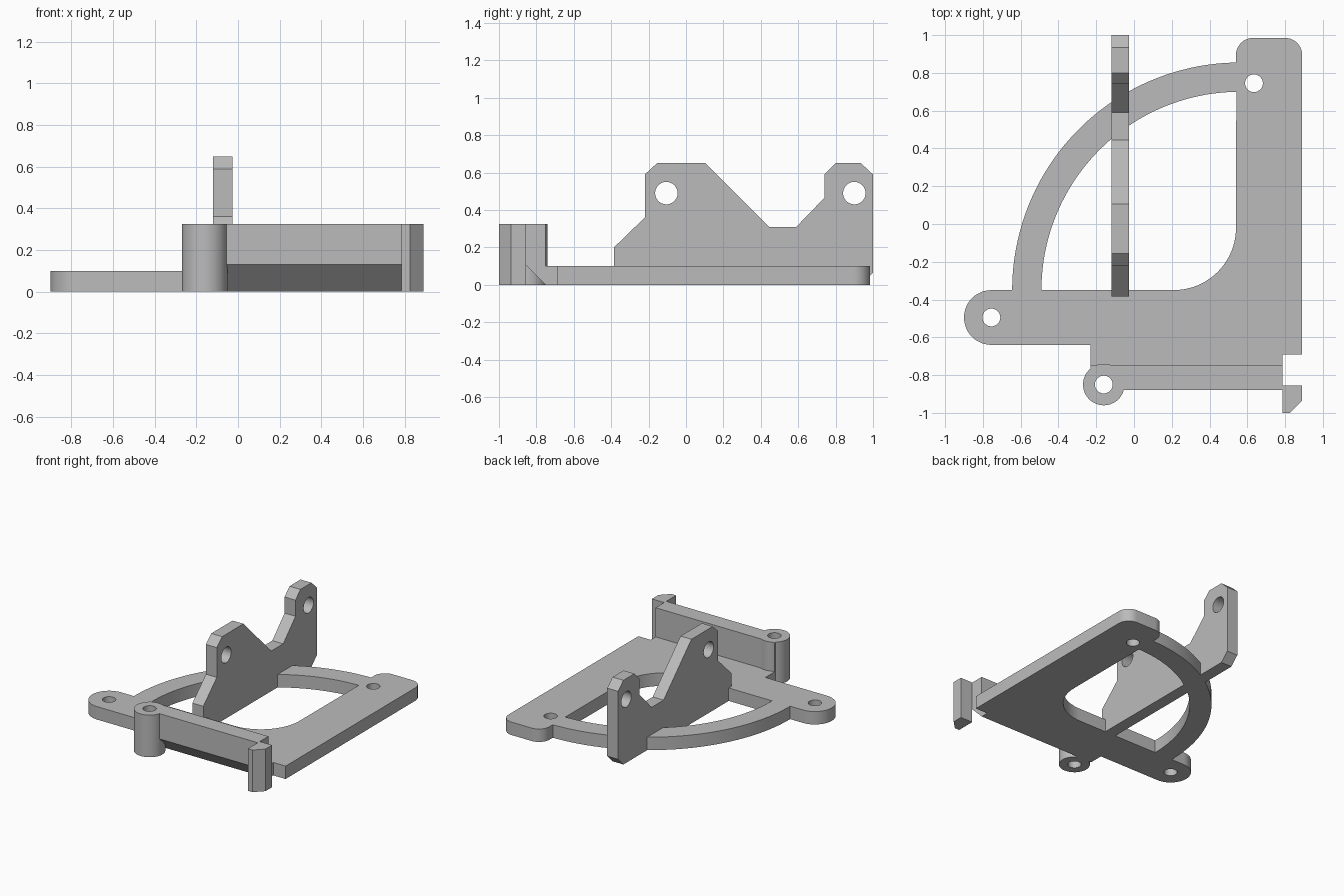
import bpy
import bmesh
from math import radians, cos, sin
from mathutils import Vector

cube = bpy.data.objects.get("Cube")
if cube:
    bpy.data.objects.remove(cube, do_unlink=True)

grey = bpy.data.materials.new("plain grey")
grey.use_nodes = True
colour = (0.5, 0.5, 0.5, 1)
grey.diffuse_color = colour
grey.node_tree.nodes["Principled BSDF"].inputs["Base Color"].default_value = colour


def arc(cx, cy, r, start, end, steps):
    """Points along a circular arc, angles in degrees."""
    angles = [radians(start + (end - start) * i / steps) for i in range(steps + 1)]
    return [(cx + r * cos(a), cy + r * sin(a)) for a in angles]


def circle(cx, cy, r):
    return arc(cx, cy, r, 0, 360, 48)[:-1]


def prism(name, loops, low, high, along_x=False):
    """Extrude an outline (first loop) with holes (other loops) along z or x."""
    bm = bmesh.new()
    edges = []
    for loop in loops:
        verts = [bm.verts.new((low, a, b) if along_x else (a, b, low)) for a, b in loop]
        edges += [bm.edges.new((v, verts[i - 1])) for i, v in enumerate(verts)]
    bmesh.ops.triangle_fill(bm, edges=edges, use_beauty=True)
    new = bmesh.ops.extrude_face_region(bm, geom=bm.faces[:])["geom"]
    depth = high - low
    shift = Vector((depth, 0, 0)) if along_x else Vector((0, 0, depth))
    bmesh.ops.translate(bm, vec=shift,
                        verts=[g for g in new if isinstance(g, bmesh.types.BMVert)])
    bmesh.ops.recalc_face_normals(bm, faces=bm.faces[:])
    mesh = bpy.data.meshes.new(name)
    bm.to_mesh(mesh)
    bm.free()
    mesh.materials.append(grey)
    obj = bpy.data.objects.new(name, mesh)
    bpy.context.collection.objects.link(obj)
    return obj


def activate(obj):
    bpy.ops.object.select_all(action='DESELECT')
    obj.select_set(True)
    bpy.context.view_layer.objects.active = obj


WALL_TOP = 0.325
WALL_END = 0.785
BOSS = (-0.16, -0.85)

# Base plate: rounded tab, long arm and quarter ring around one opening
base_outline = (
    arc(-0.755, -0.495, 0.145, 90, 270, 24)
    + [(-0.23, -0.64), (-0.23, -0.75), (WALL_END, -0.75), (WALL_END, -0.69), (0.89, -0.69)]
    + arc(0.80, 0.895, 0.09, 0, 90, 10)
    + arc(0.63, 0.895, 0.09, 90, 180, 10)
    + arc(0.56, -0.35, 1.205, 91, 180, 48)
)
opening = arc(0.56, -0.35, 1.05, 180, 91, 48) + arc(0.21, -0.02, 0.33, 0, -90, 20)
base = prism("base_plate", [base_outline, opening,
                            circle(-0.755, -0.495, 0.047),
                            circle(0.635, 0.745, 0.047)], 0, 0.1)

# Upright plate with two drilled ears
upright_outline = [
    (-0.385, 0), (0.935, 0), (1.0, 0.065), (1.0, 0.59), (0.935, 0.65),
    (0.80, 0.65), (0.74, 0.59), (0.74, 0.465), (0.59, 0.31), (0.445, 0.31),
    (0.105, 0.65), (-0.155, 0.65), (-0.22, 0.59), (-0.22, 0.36), (-0.385, 0.2),
]
upright = prism("upright_plate", [upright_outline, circle(-0.105, 0.49, 0.06),
                                  circle(0.9, 0.49, 0.06)], -0.12, -0.027, along_x=True)

# Front wall with a sloping underside, drilled where it meets the boss
wall = prism("front_wall", [[(-0.75, 0), (-0.75, WALL_TOP), (-0.88, WALL_TOP), (-0.88, 0.13)]],
             -0.23, WALL_END, along_x=True)
cutter = prism("wall_drill", [circle(*BOSS, 0.048)], -0.1, 0.5)
cutter.hide_render = True
drill = wall.modifiers.new("drill", 'BOOLEAN')
drill.operation = 'DIFFERENCE'
drill.solver = 'EXACT'
drill.object = cutter
activate(wall)
bpy.ops.object.modifier_apply(modifier=drill.name)
bpy.data.objects.remove(cutter, do_unlink=True)

# Round boss and end hook of the wall
boss = prism("screw_boss", [circle(*BOSS, 0.11), circle(*BOSS, 0.047)], 0, WALL_TOP)
hook = prism("end_hook", [[(WALL_END, -1.0), (0.825, -1.0), (0.89, -0.935),
                           (0.89, -0.855), (WALL_END, -0.855)]], 0, WALL_TOP)

for part in (base, upright, wall, boss, hook):
    activate(part)
    bpy.ops.object.shade_smooth_by_angle(angle=radians(30))
